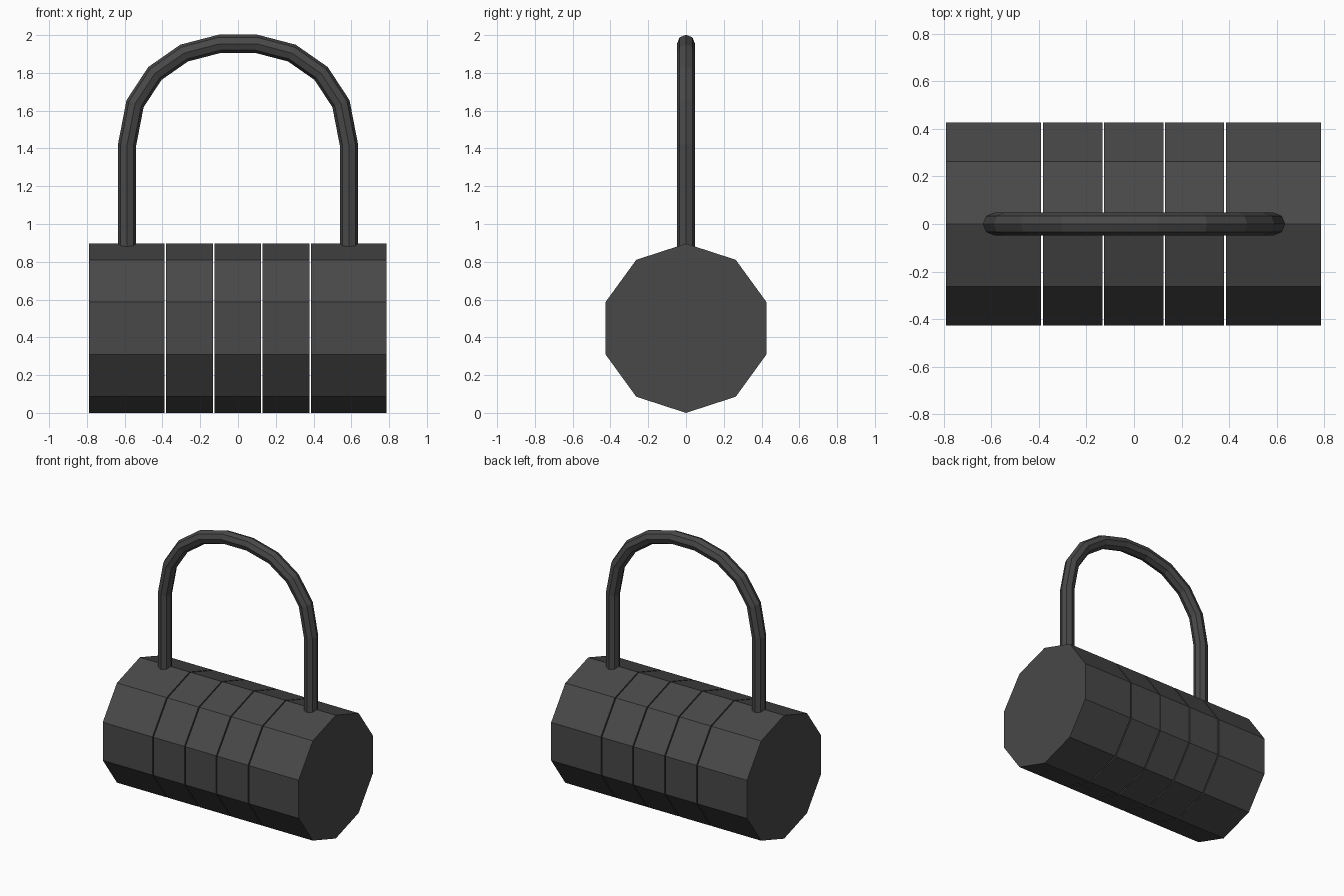
import bpy, bmesh, math
from mathutils import Vector

if "Cube" in bpy.data.objects:
    bpy.data.objects.remove(bpy.data.objects["Cube"])

metal = bpy.data.materials.new("dark_grey_metal")
metal.diffuse_color = (0.065, 0.065, 0.065, 1)
metal.use_nodes = True
metal.node_tree.nodes["Principled BSDF"].inputs["Base Color"].default_value = metal.diffuse_color


def sweep(name, rings):
    """Closed tube through rings of points, capped at both ends, flat shaded."""
    bm = bmesh.new()
    loops = [[bm.verts.new(p) for p in ring] for ring in rings]
    n = len(loops[0])
    for a, b in zip(loops, loops[1:]):
        for i in range(n):
            j = (i + 1) % n
            bm.faces.new((a[i], a[j], b[j], b[i]))
    bm.faces.new(loops[0])
    bm.faces.new(loops[-1])
    bmesh.ops.recalc_face_normals(bm, faces=bm.faces)
    mesh = bpy.data.meshes.new(name)
    bm.to_mesh(mesh)
    bm.free()
    mesh.materials.append(metal)
    obj = bpy.data.objects.new(name, mesh)
    bpy.context.collection.objects.link(obj)


# Ten-sided body sections and dials, separated by thin gaps
R = 0.448


def decagon(x):
    return [(x, R * math.sin(math.tau * i / 10), R + R * math.cos(math.tau * i / 10))
            for i in range(10)]


edges = [-0.789, -0.386, -0.129, 0.127, 0.383, 0.786]
names = ["left_end", "left_dial", "middle_dial", "right_dial", "right_end"]
gap = 0.004
for k, name in enumerate(names):
    x0 = edges[k] + (gap if k > 0 else 0)
    x1 = edges[k + 1] - (gap if k < 4 else 0)
    sweep(name, [decagon(x0), decagon(x1)])

# Shackle: octagonal bar along a mirrored path with mitred joints
half = [(0.587, 0.85), (0.587, 1.42), (0.545, 1.637), (0.44, 1.797),
        (0.285, 1.905), (0.097, 1.954)]
path = [Vector((x, 0, z)) for x, z in half]
path += [Vector((-p.x, 0, p.z)) for p in reversed(path)]
r = 0.048
rings = []
for i, p in enumerate(path):
    d_in = (p - path[i - 1]).normalized() if i > 0 else None
    d_out = (path[i + 1] - p).normalized() if i < len(path) - 1 else None
    d_in, d_out = d_in or d_out, d_out or d_in
    t = (d_in + d_out).normalized()
    side = Vector((t.z, 0, -t.x)) / t.dot(d_in)
    rings.append([p + side * (r * math.cos(math.tau * k / 8))
                  + Vector((0, r * math.sin(math.tau * k / 8), 0)) for k in range(8)])
sweep("shackle", rings)
